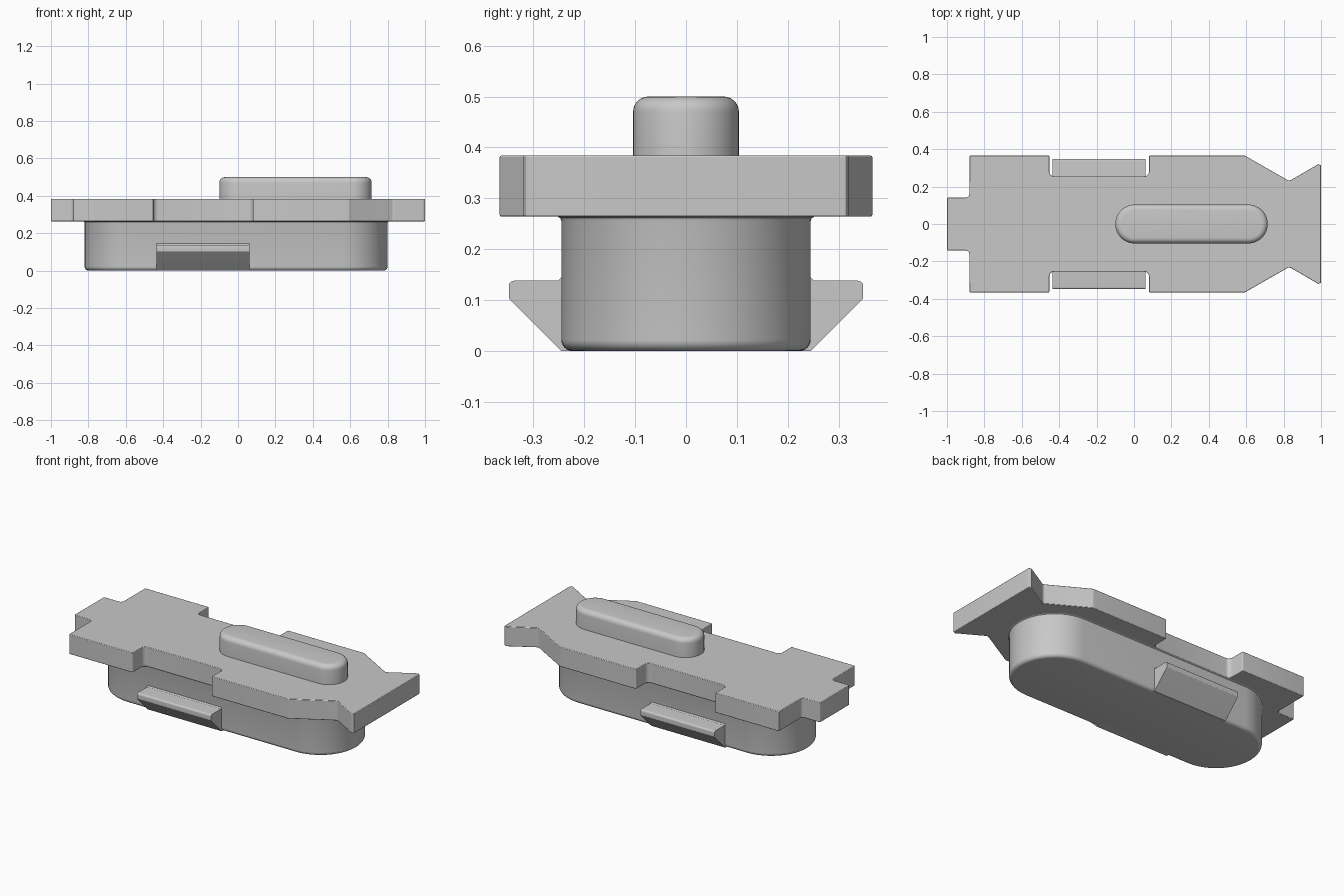
import bpy
import bmesh
from math import pi, sin, cos, tan, radians
from mathutils import Vector

if "Cube" in bpy.data.objects:
    bpy.data.objects.remove(bpy.data.objects["Cube"], do_unlink=True)

grey = bpy.data.materials.new("plain grey")
grey.use_nodes = True
COLOUR = (0.58, 0.58, 0.58, 1)
grey.diffuse_color = COLOUR
grey.node_tree.nodes["Principled BSDF"].inputs["Base Color"].default_value = COLOUR


def finish(name, bm, bevel=0):
    """Turn a bmesh into a smooth-shaded object with crisp edges."""
    bmesh.ops.recalc_face_normals(bm, faces=bm.faces)
    mesh = bpy.data.meshes.new(name)
    bm.to_mesh(mesh)
    bm.free()
    mesh.materials.append(grey)
    ob = bpy.data.objects.new(name, mesh)
    bpy.context.collection.objects.link(ob)
    if bevel:
        mod = ob.modifiers.new("edge rounding", "BEVEL")
        mod.width = bevel
        mod.segments = 2
        mod.limit_method = "ANGLE"
        mod.angle_limit = radians(40)
    bpy.ops.object.select_all(action="DESELECT")
    ob.select_set(True)
    bpy.context.view_layer.objects.active = ob
    bpy.ops.object.shade_smooth_by_angle(angle=radians(35))
    return ob


def loft(name, rings, bevel=0):
    """Skin a stack of matching rings and cap both ends."""
    bm = bmesh.new()
    loops = [[bm.verts.new(p) for p in ring] for ring in rings]
    n = len(loops[0])
    for a, b in zip(loops, loops[1:]):
        for i in range(n):
            j = (i + 1) % n
            bm.faces.new((a[i], a[j], b[j], b[i]))
    bm.faces.new(loops[0])
    bm.faces.new(loops[-1])
    return finish(name, bm, bevel)


def stadium(x0, x1, radius, inset, z, steps=24):
    """Ring with straight sides and half-round ends."""
    r = radius - inset
    ring = []
    for cx, start in ((x1 - radius, -pi / 2), (x0 + radius, pi / 2)):
        for i in range(steps + 1):
            a = start + pi * i / steps
            ring.append((cx + r * cos(a), r * sin(a), z))
    return ring


def rounded(points, steps=5):
    """Outline from (x, y, corner radius) points."""
    out = []
    for i, (x, y, r) in enumerate(points):
        p = Vector((x, y))
        if not r:
            out.append(p)
            continue
        u = (Vector(points[i - 1][:2]) - p).normalized()
        v = (Vector(points[(i + 1) % len(points)][:2]) - p).normalized()
        half = u.angle(v) / 2
        centre = p + (u + v).normalized() * (r / sin(half))
        s = p + u * (r / tan(half)) - centre
        e = p + v * (r / tan(half)) - centre
        for k in range(steps + 1):
            out.append(centre + s.lerp(e, k / steps).normalized() * r)
    return out


QUARTER = [i * pi / 12 for i in range(7)]

# Body: rounded bottom edge and a small flare into the plate
layers = [(0.022 * (1 - cos(a)), 0.022 * (1 - sin(a))) for a in QUARTER]
layers += [(0.255, 0), (0.261, -0.002), (0.265, -0.009), (0.275, -0.009)]
loft("body", [stadium(-0.82, 0.80, 0.245, d, z) for z, d in layers])

# Slider button with a rounded top
layers = [(0.37, 0)]
layers += [(0.47 + 0.03 * sin(a), 0.03 * (1 - cos(a))) for a in QUARTER]
loft("slider_button", [stadium(-0.1, 0.715, 0.104, d, z) for z, d in layers])

# Top plate: side notches, narrow tail tab and fish-tail end
half = [(-1.0, 0.142, 0.008), (-0.88, 0.142, 0.02), (-0.88, 0.366, 0.005),
        (-0.453, 0.366, 0.005), (-0.453, 0.255, 0.025), (0.08, 0.255, 0.025),
        (0.08, 0.366, 0.005), (0.592, 0.366, 0.02), (0.83, 0.23, 0.02),
        (0.985, 0.32, 0.004), (1.0, 0.314, 0.003)]
outline = rounded(half + [(x, -y, r) for x, y, r in reversed(half)])
plate = loft("top_plate", [[(p.x, p.y, z) for p in outline] for z in (0.264, 0.384)])

# Soft rims on the plate
bm = bmesh.new()
bm.from_mesh(plate.data)
rims = [e for e in bm.edges if abs(e.verts[0].co.z - e.verts[1].co.z) < 1e-5]
bmesh.ops.bevel(bm, geom=rims, offset=0.003, segments=2, profile=0.5, affect="EDGES")
bm.to_mesh(plate.data)
bm.free()

# Side clips: wedge profile run along the body
profile = rounded([(0.2, 0, 0), (0.245, 0, 0), (0.348, 0.103, 0.004),
                   (0.348, 0.138, 0.01), (0.251, 0.138, 0.004),
                   (0.245, 0.145, 0), (0.2, 0.145, 0)])
for name, side in (("front_clip", -1), ("back_clip", 1)):
    loft(name, [[(x, side * p.x, p.y) for p in profile] for x in (-0.435, 0.062)])
